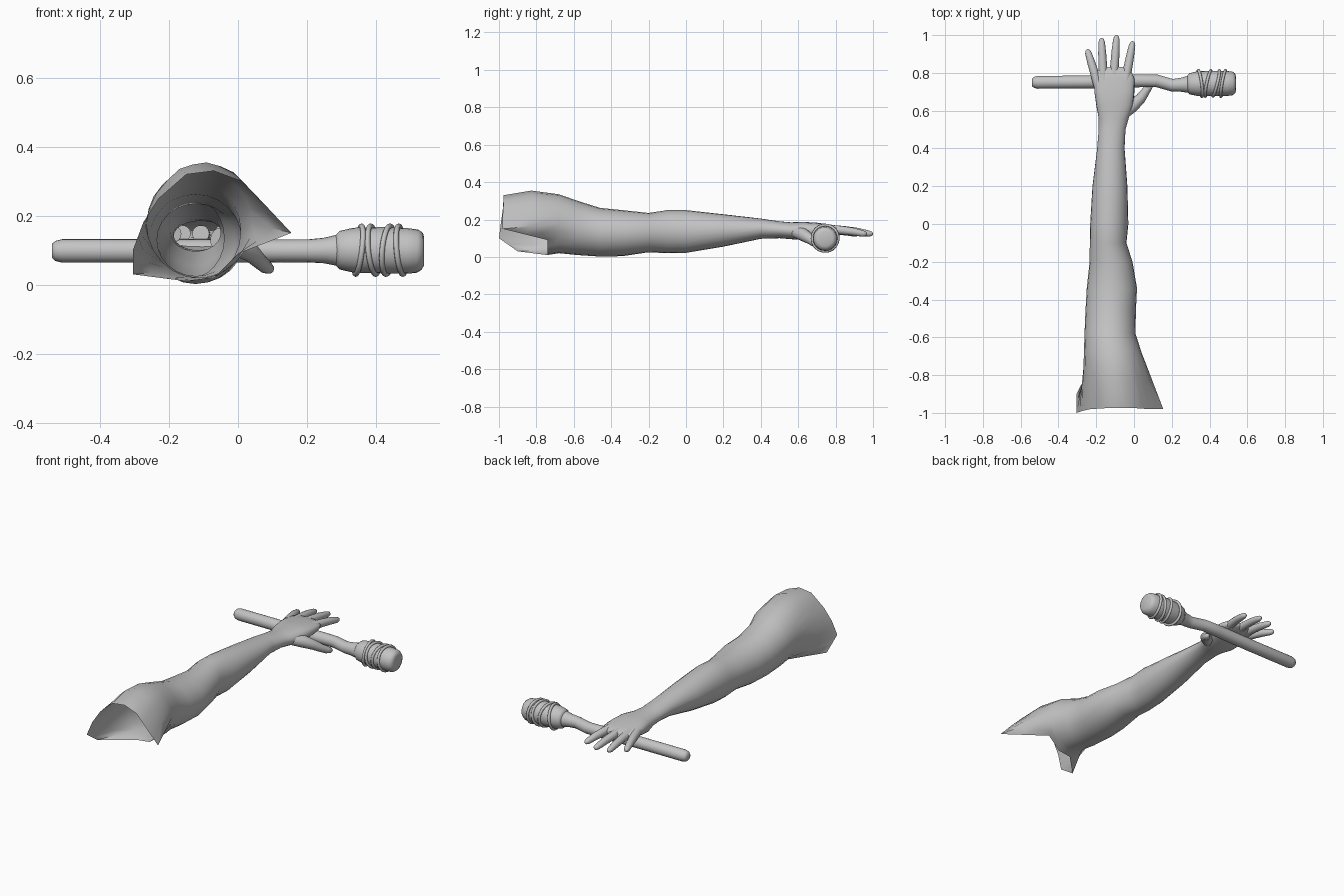
import bpy, bmesh, math
from mathutils import Vector

cube = bpy.data.objects.get("Cube")
if cube:
    bpy.data.objects.remove(cube, do_unlink=True)

GREY = (0.55, 0.55, 0.55, 1)
mat = bpy.data.materials.new("plain grey")
mat.use_nodes = True
mat.diffuse_color = GREY
mat.node_tree.nodes["Principled BSDF"].inputs["Base Color"].default_value = GREY


def finish(obj, name):
    obj.name = name
    obj.data.materials.clear()
    obj.data.materials.append(mat)
    bpy.ops.object.select_all(action='DESELECT')
    obj.select_set(True)
    bpy.context.view_layer.objects.active = obj
    bpy.ops.object.shade_smooth_by_angle(angle=math.radians(50))


def loft(name, rings, cap_start=True, cap_end=True):
    """Skin a list of equal-length point rings."""
    bm = bmesh.new()
    rows = [[bm.verts.new(p) for p in ring] for ring in rings]
    n = len(rows[0])
    for a, b in zip(rows, rows[1:]):
        for i in range(n):
            j = (i + 1) % n
            bm.faces.new((a[i], a[j], b[j], b[i]))
    if cap_start:
        bm.faces.new(rows[0])
    if cap_end:
        bm.faces.new(rows[-1])
    bmesh.ops.recalc_face_normals(bm, faces=bm.faces)
    mesh = bpy.data.meshes.new(name)
    bm.to_mesh(mesh)
    bm.free()
    obj = bpy.data.objects.new(name, mesh)
    bpy.context.collection.objects.link(obj)
    finish(obj, name)


def tube(name, path, radii, sides=14):
    """Round tube of varying radius along a path."""
    pts = [Vector(p) for p in path]
    rings = []
    for k, (p, r) in enumerate(zip(pts, radii)):
        tangent = pts[min(k + 1, len(pts) - 1)] - pts[max(k - 1, 0)]
        rot = tangent.to_track_quat('Z', 'Y')
        rings.append([p + rot @ Vector((r * math.cos(t), r * math.sin(t), 0))
                      for t in (math.tau * i / sides for i in range(sides))])
    loft(name, rings)


# Arm: open ragged shoulder edge, then oval sections down to the palm
SIDES = 24
RIM = [Vector(p) for p in (
    (.155, -.98, .15), (.08, -.98, .23), (.01, -.975, .30), (-.07, -.975, .33),
    (-.15, -.975, .32), (-.23, -.98, .25), (-.275, -.99, .18), (-.305, -1, .10),
    (-.305, -.9, .03), (-.15, -.74, .01), (-.07, -.74, .02), (0, -.74, .09))]
# each section: y, x low, x high, z low, z high
SECTIONS = (
    (-.68, -.265, .04, .02, .335), (-.58, -.262, .008, .01, .30),
    (-.46, -.257, .01, .002, .262), (-.34, -.25, .016, .004, .25),
    (-.2, -.235, -.008, .025, .235), (-.1, -.234, -.04, .02, .25),
    (0, -.232, -.03, .022, .25), (.2, -.22, -.035, .055, .228),
    (.4, -.195, -.05, .097, .205), (.5, -.187, -.045, .10, .19),
    (.56, -.187, -.028, .095, .185), (.63, -.2, -.005, .09, .187),
    (.7, -.21, .002, .105, .183), (.77, -.21, .002, .12, .173),
    (.81, -.195, -.015, .125, .167), (.83, -.15, -.06, .135, .158))


def section(y, x0, x1, z0, z1):
    power = .75 if y > .6 else 1
    ring = []
    for i in range(SIDES):
        t = math.tau * i / SIDES
        c, s = math.cos(t), math.sin(t)
        c = math.copysign(abs(c) ** power, c)
        s = math.copysign(abs(s) ** power, s)
        ring.append(Vector(((x0 + x1) / 2 + c * (x1 - x0) / 2, y,
                            (z0 + z1) / 2 + s * (z1 - z0) / 2)))
    return ring


ovals = [section(*s) for s in SECTIONS]
rim = []
for a, b in zip(RIM, RIM[1:] + RIM[:1]):
    rim += [a, (a + b) / 2]
swell = []
for i, (a, b) in enumerate(zip(rim, ovals[0])):
    lift = .022 * max(0, math.sin(math.tau * i / SIDES))
    swell.append((a + b) / 2 + Vector((0, 0, lift)))
loft("arm", [rim, swell] + ovals, cap_start=False)

# Fingers: base x, base y, tip x, tip y
FINGERS = {"little_finger": (-.188, .73, -.248, .925),
           "ring_finger": (-.162, .76, -.172, .985),
           "middle_finger": (-.108, .76, -.092, 1),
           "index_finger": (-.045, .76, -.006, .967)}
for name, (x0, y0, x1, y1) in FINGERS.items():
    base, tip = Vector((x0, y0, .148)), Vector((x1, y1, .122))
    path = [base.lerp(tip, f) for f in (0, .35, .65, .9, .97, 1)]
    for p in path[1:3]:
        p.z += .004
    tube(name, path, (.025, .023, .021, .017, .012, .004))

# Thumb curling down and under the handle
tube("thumb", ((-.06, .58, .135), (-.01, .625, .12), (.035, .665, .095),
               (.06, .70, .07), (.08, .73, .052), (.093, .75, .045), (.098, .757, .043)),
     (.03, .035, .028, .023, .02, .014, .004))

# Handle with a gentle bend, flaring into a rounded head
tube("handle", ((-.54, .75, .098), (-.53, .75, .098), (-.51, .75, .098),
                (-.2, .752, .098), (.03, .758, .098), (.12, .758, .098),
                (.2, .735, .098), (.25, .737, .099), (.3, .74, .1)),
     (.02, .029, .034, .034, .034, .033, .033, .037, .048), 20)
tube("head", ((.283, .742, .1), (.295, .742, .1), (.335, .743, .1), (.42, .744, .1),
              (.49, .744, .098), (.52, .744, .097), (.534, .744, .096), (.54, .744, .096)),
     (.044, .056, .065, .067, .066, .063, .054, .04), 24)

# Cord wound round the head as tilted loops
for k, (x, yaw, tilt) in enumerate(((.35, 8, 7), (.392, -12, -6), (.435, -14, 5),
                                    (.472, -10, -5))):
    bpy.ops.mesh.primitive_torus_add(
        major_segments=36, minor_segments=8, major_radius=.07, minor_radius=.008,
        location=(x, .744, .1),
        rotation=(0, math.radians(90 + tilt), math.radians(yaw)))
    finish(bpy.context.object, f"cord_loop_{k + 1}")
